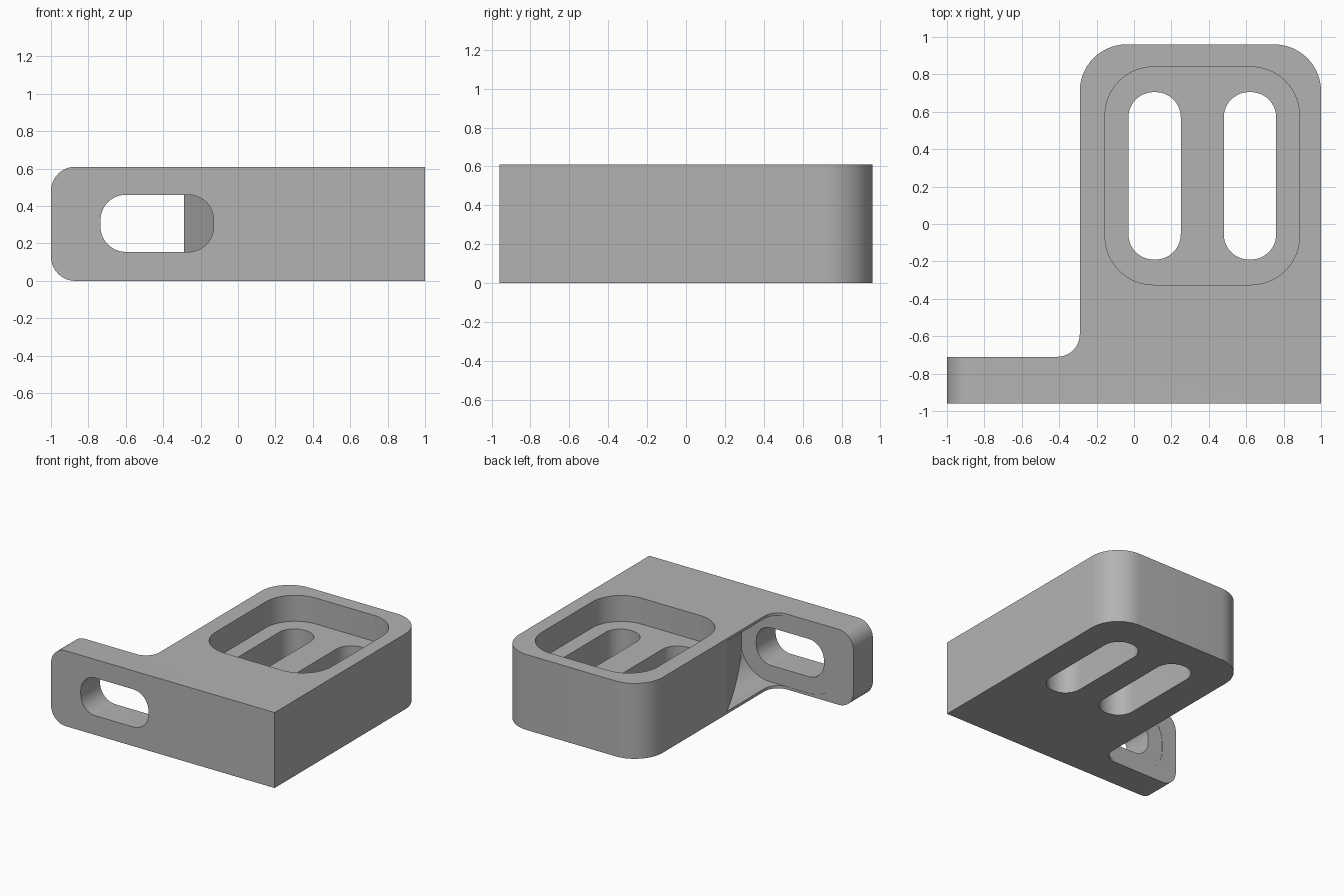
import bpy, bmesh, math
from mathutils import Vector

cube = bpy.data.objects.get("Cube")
if cube:
    bpy.data.objects.remove(cube, do_unlink=True)

grey = bpy.data.materials.new("plain_grey")
grey.use_nodes = True
colour = (0.45, 0.45, 0.45, 1)
grey.diffuse_color = colour
grey.node_tree.nodes["Principled BSDF"].inputs["Base Color"].default_value = colour


def rounded(corners, steps=14):
    """Round each (x, y, radius) right-angled corner of a closed outline."""
    points = []
    for i, (x, y, r) in enumerate(corners):
        p = Vector((x, y))
        if r == 0:
            points.append(p)
            continue
        a = (Vector(corners[i - 1][:2]) - p).normalized() * r
        b = (Vector(corners[(i + 1) % len(corners)][:2]) - p).normalized() * r
        for k in range(steps + 1):
            t = math.pi / 2 * k / steps
            points.append(p + a * (1 - math.sin(t)) + b * (1 - math.cos(t)))
    return points


def rounded_box(x0, x1, y0, y1, r):
    return rounded([(x0, y0, r), (x1, y0, r), (x1, y1, r), (x0, y1, r)])


def prism(name, outline, low, high, upright=False, cut_plane=None):
    """Extrude an outline along z, or along y when upright."""
    bm = bmesh.new()
    verts = [bm.verts.new((p.x, low, p.y) if upright else (p.x, p.y, low)) for p in outline]
    face = bm.faces.new(verts)
    new = bmesh.ops.extrude_face_region(bm, geom=[face])["geom"]
    shift = (0, high - low, 0) if upright else (0, 0, high - low)
    bmesh.ops.translate(bm, vec=shift, verts=[v for v in new if isinstance(v, bmesh.types.BMVert)])
    if cut_plane:
        point, normal = cut_plane
        geom = bm.verts[:] + bm.edges[:] + bm.faces[:]
        cut = bmesh.ops.bisect_plane(bm, geom=geom, plane_co=point, plane_no=normal, clear_outer=True)
        edges = [e for e in cut["geom_cut"] if isinstance(e, bmesh.types.BMEdge)]
        bmesh.ops.holes_fill(bm, edges=edges, sides=0)
    bmesh.ops.recalc_face_normals(bm, faces=bm.faces)
    mesh = bpy.data.meshes.new(name)
    bm.to_mesh(mesh)
    bm.free()
    mesh.materials.append(grey)
    obj = bpy.data.objects.new(name, mesh)
    bpy.context.collection.objects.link(obj)
    return obj


def apply_boolean(target, tool, operation="DIFFERENCE"):
    mod = target.modifiers.new(tool.name, "BOOLEAN")
    mod.object, mod.operation, mod.solver = tool, operation, "EXACT"
    bpy.context.view_layer.objects.active = target
    bpy.ops.object.modifier_apply(modifier=mod.name)
    bpy.data.objects.remove(tool, do_unlink=True)


# L-shaped body with a thin side flange
height = 0.61
bracket = prism("bracket", rounded([
    (-1, -0.96, 0), (1, -0.96, 0), (1, 0.96, 0.25), (-0.29, 0.96, 0.25),
    (-0.29, -0.71, 0.12), (-1, -0.71, 0)]), 0, height)

# Rounded upper and lower corners at the flange end
envelope = prism("flange_rounding", rounded([
    (-1, 0, 0.13), (1.1, 0, 0), (1.1, height, 0), (-1, height, 0.13)]), -1.1, 1.1, True)
apply_boolean(bracket, envelope, "INTERSECT")

# Shallow top pocket and its two through slots
apply_boolean(bracket, prism("top_pocket", rounded_box(-0.155, 0.885, -0.325, 0.84, 0.26), 0.4, 0.8))
for x in (-0.03, 0.48):
    apply_boolean(bracket, prism("floor_slot", rounded_box(x, x + 0.28, -0.19, 0.705, 0.135), -0.1, 0.7))

# Slanted clearance recess behind the flange slot
slant = (Vector((0, -0.71, 0.3)), Vector((0.6, 0.29, 0)).normalized())
apply_boolean(bracket, prism("clearance", rounded_box(-0.87, 0.01, 0.022, 0.588, 0.26),
                             -0.712, 0.1, True, slant))

# Flange slot
apply_boolean(bracket, prism("flange_slot", rounded_box(-0.735, -0.13, 0.155, 0.46, 0.135),
                             -1.1, -0.6, True))

# Smooth rounds with crisp edges
bpy.ops.object.select_all(action="DESELECT")
bracket.select_set(True)
bpy.context.view_layer.objects.active = bracket
bpy.ops.object.shade_smooth_by_angle(angle=math.radians(25))
